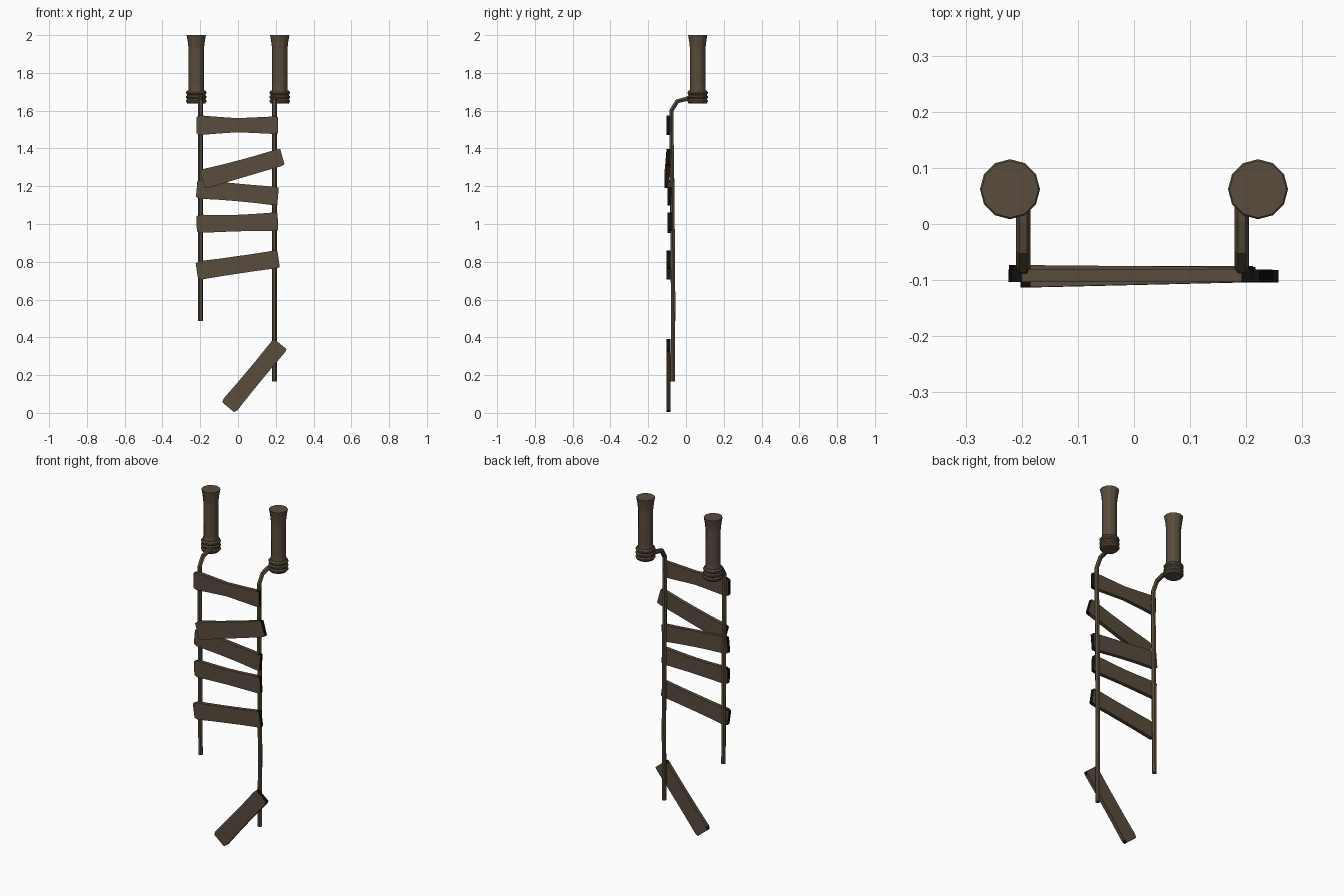
import bpy, bmesh, math
from mathutils import Vector

if "Cube" in bpy.data.objects:
    bpy.data.objects.remove(bpy.data.objects["Cube"])


def material(name, color):
    m = bpy.data.materials.new(name)
    m.diffuse_color = (*color, 1)
    m.use_nodes = True
    m.node_tree.nodes["Principled BSDF"].inputs["Base Color"].default_value = m.diffuse_color
    return m


wood = material("weathered brown", (0.098, 0.072, 0.046))
end_grain = material("dark end grain", (0.006, 0.005, 0.004))


def loft(name, rings, closed=False):
    """Skin a list of equal-length point rings; cap the ends unless closed."""
    bm = bmesh.new()
    vr = [[bm.verts.new(p) for p in ring] for ring in rings]
    n = len(vr[0])
    pairs = list(zip(vr, vr[1:])) + ([(vr[-1], vr[0])] if closed else [])
    for a, b in pairs:
        for i in range(n):
            j = (i + 1) % n
            bm.faces.new((a[i], a[j], b[j], b[i]))
    if not closed:
        bm.faces.new(vr[0])
        bm.faces.new(vr[-1])
    bmesh.ops.recalc_face_normals(bm, faces=bm.faces)
    me = bpy.data.meshes.new(name)
    bm.to_mesh(me)
    bm.free()
    me.materials.append(wood)
    ob = bpy.data.objects.new(name, me)
    bpy.context.collection.objects.link(ob)
    return ob


def circle(x, y, z, r, n=12):
    return [(x + r * math.cos(2 * math.pi * i / n),
             y + r * math.sin(2 * math.pi * i / n), z) for i in range(n)]


def rope(name, x, path, r=0.0132, n=6):
    """Tube following (y, z) points in a plane of constant x."""
    pts = [Vector((x, y, z)) for y, z in path]
    rings = []
    for i, p in enumerate(pts):
        t = (pts[min(i + 1, len(pts) - 1)] - pts[max(i - 1, 0)]).normalized()
        side = Vector((1, 0, 0))
        up = t.cross(side)
        rings.append([p + r * (side * math.cos(a) + up * math.sin(a))
                      for a in (2 * math.pi * k / n for k in range(n))])
    return loft(name, rings)


def plank(name, a, b, h0, h1, waist, sag=0.0, thick=0.022):
    """Board between end centres a and b (x, y, z), worn at waist and ends."""
    a, b = Vector(a), Vector(b)
    d = b - a
    up = Vector((-d.z, 0, d.x)).normalized()
    mid = (1 + waist) / 2 - 0.02
    rings = []
    for t, k in ((0, 0.84), (0.045, 1), (0.3, mid), (0.5, waist), (0.7, mid),
                 (0.955, 1), (1, 0.93)):
        c = a + d * t - up * sag * 4 * t * (1 - t)
        h = (h0 + (h1 - h0) * t) * k / 2
        y = Vector((0, thick / 2, 0))
        rings.append([c - up * h - y, c + up * h - y, c + up * h + y, c - up * h + y])
    ob = loft(name, rings)
    # end caps and the worn corners beside them show dark end grain
    me = ob.data
    me.materials.append(end_grain)
    for f in me.polygons:
        t = (f.center - a).dot(d) / d.length_squared
        if (t < 0.04 or t > 0.96) and abs(f.normal.y) < 0.5:
            f.material_index = 1
    return ob


# posts with flared tops and three lashing rings
for side, label in ((-1, "left"), (1, "right")):
    x, y = side * 0.221, 0.062
    profile = ((1.637, 0.047), (1.70, 0.043), (1.73, 0.040), (1.93, 0.041),
               (1.965, 0.045), (2.0, 0.051))
    loft(label + "_post", [circle(x, y, z, r) for z, r in profile])
    for k in range(3):
        zc = 1.650 + 0.0225 * k
        section = ((0.038, -0.012), (0.047, -0.012), (0.0535, -0.004),
                   (0.0535, 0.004), (0.047, 0.012), (0.038, 0.012))
        loft(f"{label}_lashing_{k + 1}",
             [circle(x, y, zc + dz, r) for r, dz in section], closed=True)

# hanging ropes, bent back to the posts at the top
bend = [(0.045, 1.666), (0.005, 1.663), (-0.046, 1.650), (-0.076, 1.602), (-0.078, 1.53)]
rope("left_rope", -0.1975, bend + [(-0.073, 1.2), (-0.070, 0.8), (-0.068, 0.487)])
rope("right_rope", 0.192, bend + [(-0.072, 1.1), (-0.068, 0.6), (-0.070, 0.167)])

# broken, crooked planks
Y = -0.092
planks = [
    ((-0.219, Y, 1.523), (0.211, Y, 1.523), 0.104, 0.092, 0.76, 0.0),
    ((-0.190, -0.102, 1.236), (0.235, Y, 1.356), 0.104, 0.092, 0.95, 0.002),
    ((-0.219, Y + 0.008, 1.185), (0.212, Y + 0.004, 1.146), 0.100, 0.098, 0.94, -0.002),
    ((-0.219, Y + 0.006, 1.001), (0.211, Y + 0.006, 1.013), 0.096, 0.098, 0.90, 0.002),
    ((-0.218, Y, 0.752), (0.215, Y, 0.815), 0.098, 0.094, 0.96, 0.0),
    ((-0.052, Y - 0.001, 0.030), (0.225, Y - 0.001, 0.364), 0.096, 0.092, 0.95, 0.0),
]
for i, p in enumerate(planks):
    plank(f"plank_{i + 1}", *p)
